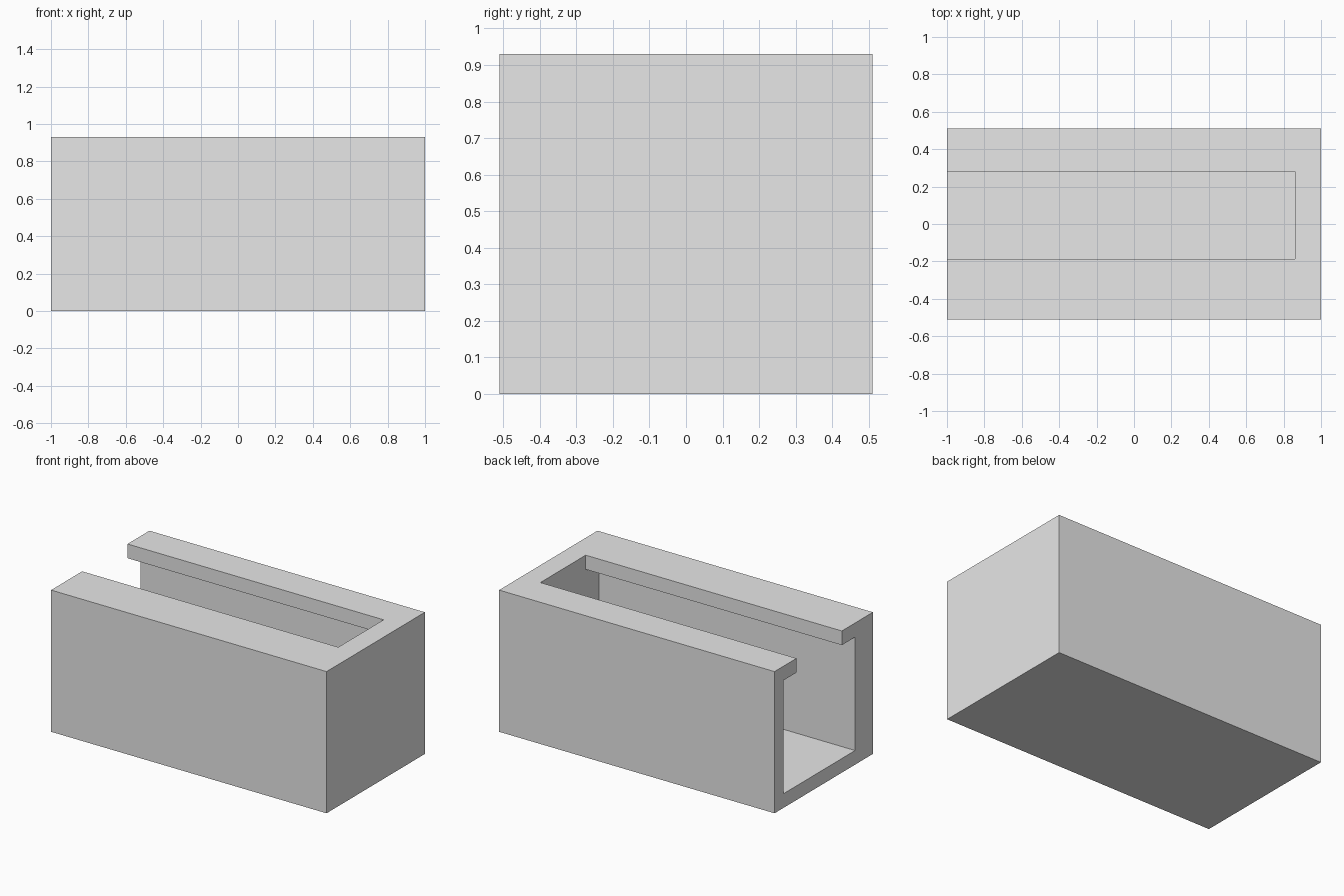
import bpy, bmesh

default = bpy.data.objects.get("Cube")
if default:
    bpy.data.objects.remove(default, do_unlink=True)

LENGTH, DEPTH, HEIGHT = 2.0, 1.02, 0.93
FLOOR = LIP = 0.093          # floor and lip thickness
CHANNEL_Y = 0.047            # the channel sits slightly towards the back
CAVITY_HALF, SLOT_HALF = 0.372, 0.235
END_X = 0.86                 # inner face of the closed end
OVERSHOOT = 0.1

gray = bpy.data.materials.new("light gray")
gray.use_nodes = True
color = (0.8, 0.8, 0.8, 1)
gray.diffuse_color = color
gray.node_tree.nodes["Principled BSDF"].inputs["Base Color"].default_value = color


def prism(name, profile, x0, x1):
    """Extrude a closed (y, z) profile along x."""
    bm = bmesh.new()
    face = bm.faces.new([bm.verts.new((x0, y, z)) for y, z in profile])
    ext = bmesh.ops.extrude_face_region(bm, geom=[face])
    moved = [v for v in ext["geom"] if isinstance(v, bmesh.types.BMVert)]
    bmesh.ops.translate(bm, verts=moved, vec=(x1 - x0, 0, 0))
    bmesh.ops.recalc_face_normals(bm, faces=bm.faces)
    mesh = bpy.data.meshes.new(name)
    bm.to_mesh(mesh)
    bm.free()
    mesh.materials.append(gray)
    obj = bpy.data.objects.new(name, mesh)
    bpy.context.collection.objects.link(obj)
    return obj


def mirrored(half, center):
    """Complete a right-hand half profile about y = center."""
    return ([(center + y, z) for y, z in half]
            + [(center - y, z) for y, z in reversed(half)])


# Solid block
body = prism("channel_block",
             mirrored([(DEPTH / 2, 0), (DEPTH / 2, HEIGHT)], 0),
             -LENGTH / 2, LENGTH / 2)

# T-slot: wide cavity below the lips, narrow slot through the top
ceiling = HEIGHT - LIP
half = [(CAVITY_HALF, FLOOR), (CAVITY_HALF, ceiling),
        (SLOT_HALF, ceiling), (SLOT_HALF, HEIGHT + OVERSHOOT)]
cutter = prism("slot_cutter", mirrored(half, CHANNEL_Y),
               -LENGTH / 2 - OVERSHOOT, END_X)
cutter.hide_render = True

# Cut the slot, open at one end
cut = body.modifiers.new("slot", "BOOLEAN")
cut.operation = "DIFFERENCE"
cut.solver = "EXACT"
cut.object = cutter
bpy.context.view_layer.objects.active = body
bpy.ops.object.modifier_apply(modifier=cut.name)
bpy.data.objects.remove(cutter, do_unlink=True)
